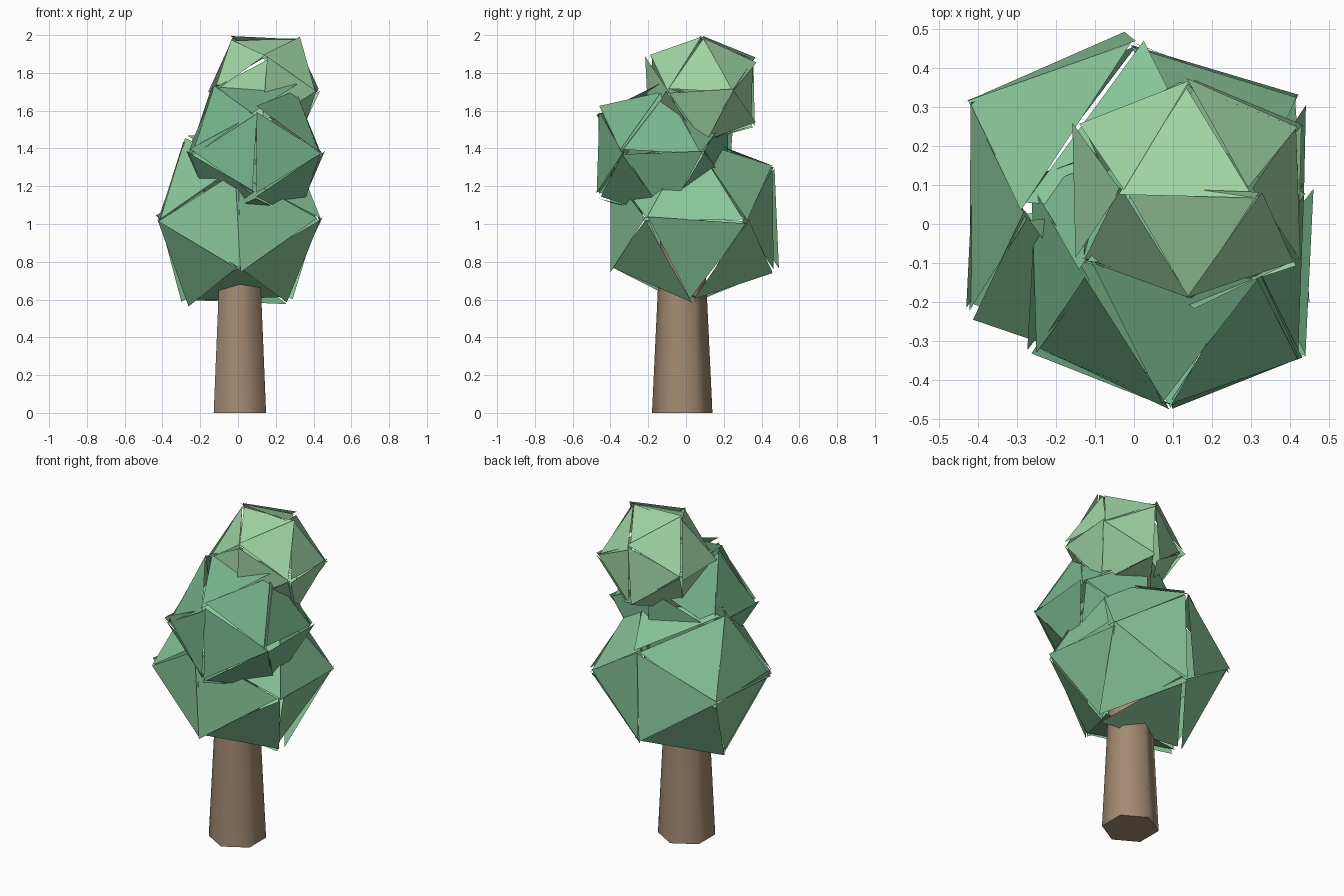
import bpy, bmesh, math, random
from mathutils import Vector, Matrix

if "Cube" in bpy.data.objects:
    bpy.data.objects.remove(bpy.data.objects["Cube"])

random.seed(11)
PHI = (1 + 5 ** 0.5) / 2


def material(name, rgb):
    m = bpy.data.materials.new(name)
    m.diffuse_color = (*rgb, 1)
    m.use_nodes = True
    m.node_tree.nodes["Principled BSDF"].inputs["Base Color"].default_value = m.diffuse_color
    return m


def finish(bm, name, mat, smooth=False):
    me = bpy.data.meshes.new(name)
    bm.to_mesh(me)
    bm.free()
    for p in me.polygons:
        p.use_smooth = smooth
    me.materials.append(mat)
    ob = bpy.data.objects.new(name, me)
    bpy.context.collection.objects.link(ob)
    return ob


# Leaf clump: icosahedron broken into loose, slightly tilted triangles
def leaf_clump(name, centre, s, mat):
    hull = bmesh.new()
    for a in (-1, 1):
        for b in (-PHI, PHI):
            for co in ((0, b, a), (a, 0, b), (b, a, 0)):
                hull.verts.new(Vector(co) * s)
    bmesh.ops.convex_hull(hull, input=hull.verts[:])
    bm = bmesh.new()
    for f in hull.faces:
        mid = f.calc_center_median()
        n = mid.normalized()
        axis = n.orthogonal()
        axis.rotate(Matrix.Rotation(random.uniform(0, math.tau), 3, n))
        tilt = Matrix.Rotation(random.uniform(-0.1, 0.1), 3, axis)
        spin = Matrix.Rotation(random.uniform(-0.09, 0.09), 3, n)
        shift = Vector([random.uniform(-0.01, 0.01) for _ in range(3)])
        pts = [mid + tilt @ spin @ (v.co - mid) + shift for v in f.verts]
        if (pts[1] - pts[0]).cross(pts[2] - pts[0]).dot(n) < 0:
            pts.reverse()
        bm.faces.new([bm.verts.new(p + Vector(centre)) for p in pts])
    hull.free()
    return finish(bm, name, mat)


# Trunk: tapered six-sided column with corners facing front and back
bm = bmesh.new()
rings = []
for z, r in ((0, 0.16), (1.1, 0.108)):
    rings.append([bm.verts.new((0.01 + r * math.cos(t), -0.02 + r * math.sin(t), z))
                  for t in (math.pi / 2 + i * math.pi / 3 for i in range(6))])
low, high = rings
for i in range(6):
    j = (i + 1) % 6
    bm.faces.new((low[i], low[j], high[j], high[i]))
bm.faces.new(low[::-1])
bm.faces.new(high)
trunk = finish(bm, "trunk", material("bark", (0.37, 0.255, 0.17)), True)
bpy.context.view_layer.objects.active = trunk
trunk.select_set(True)
bpy.ops.object.shade_smooth_by_angle(angle=math.radians(65))

# Three stacked clumps of foliage
leaf_clump("lower_foliage", (0, 0.04, 1.025), 0.265, material("leaf_mid", (0.25, 0.57, 0.32)))
leaf_clump("middle_foliage", (0.09, -0.115, 1.375), 0.215, material("leaf_dark", (0.19, 0.47, 0.27)))
leaf_clump("upper_foliage", (0.14, 0.08, 1.705), 0.173, material("leaf_light", (0.36, 0.68, 0.38)))
